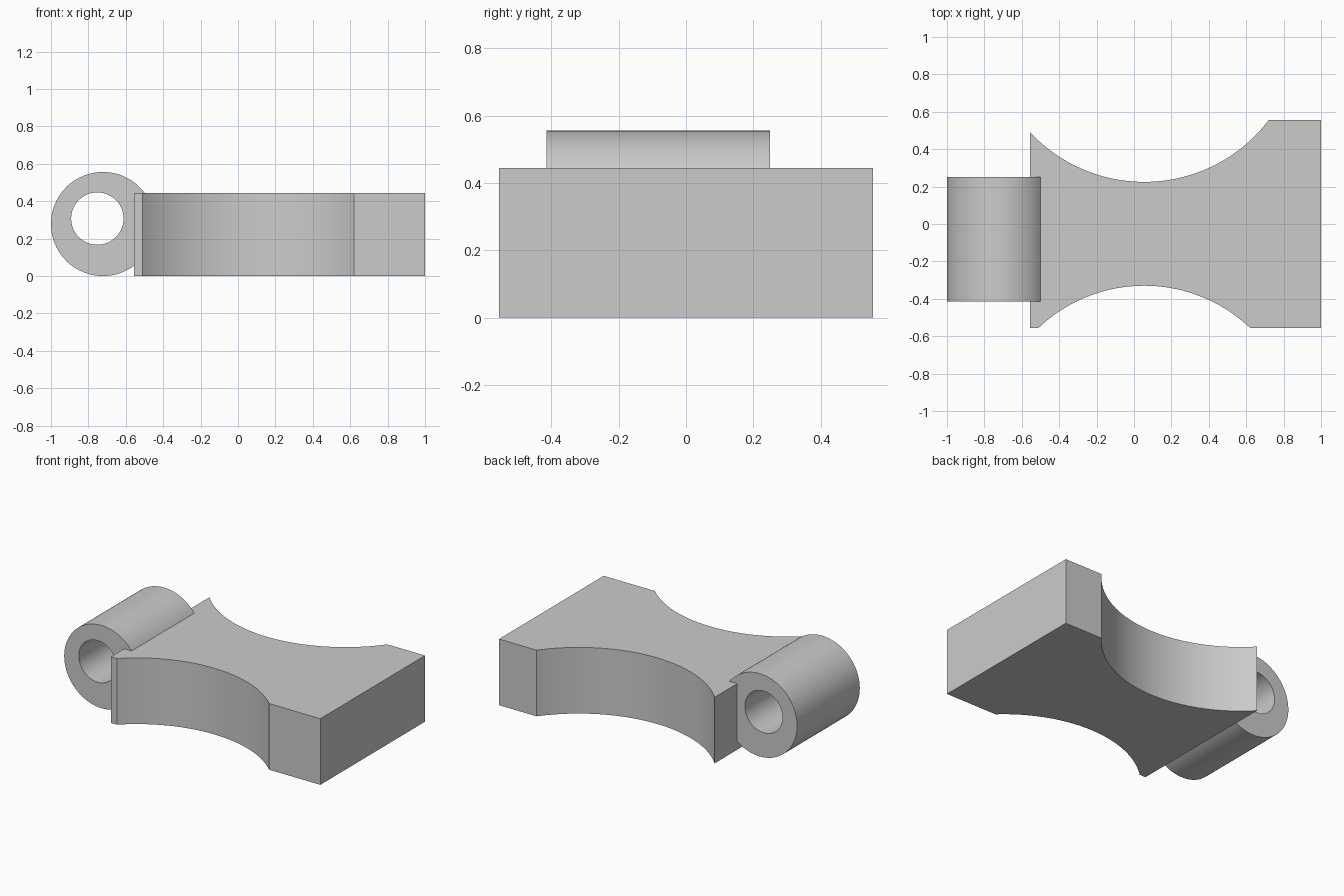
import bpy, bmesh, math

if "Cube" in bpy.data.objects:
    bpy.data.objects.remove(bpy.data.objects["Cube"])

grey = bpy.data.materials.new("plain grey")
grey.diffuse_color = (0.6, 0.6, 0.6, 1)
grey.use_nodes = True
grey.node_tree.nodes["Principled BSDF"].inputs["Base Color"].default_value = grey.diffuse_color


def prism(name, points, offset):
    """Extrude a closed outline of 3D points along an offset."""
    bm = bmesh.new()
    face = bm.faces.new([bm.verts.new(p) for p in points])
    new = bmesh.ops.extrude_face_region(bm, geom=[face])["geom"]
    bmesh.ops.translate(bm, vec=offset,
                        verts=[v for v in new if isinstance(v, bmesh.types.BMVert)])
    bmesh.ops.recalc_face_normals(bm, faces=bm.faces)
    mesh = bpy.data.meshes.new(name)
    bm.to_mesh(mesh)
    bm.free()
    mesh.materials.append(grey)
    ob = bpy.data.objects.new(name, mesh)
    bpy.context.collection.objects.link(ob)
    return ob


def circle(x, z, r, y, n=96):
    return [(x + r * math.cos(2 * math.pi * i / n), y,
             z + r * math.sin(2 * math.pi * i / n)) for i in range(n)]


def arc(cy, r, x0, x1, side, n=48):
    """Points of a scooped side; side is +1 for the front, -1 for the back."""
    xc = 0.055
    a0, a1 = math.asin((x0 - xc) / r), math.asin((x1 - xc) / r)
    return [(xc + r * math.sin(a), cy + side * r * math.cos(a), 0)
            for a in (a0 + (a1 - a0) * i / n for i in range(n + 1))]


def boolean(ob, other, operation):
    bpy.context.view_layer.objects.active = ob
    mod = ob.modifiers.new(operation, 'BOOLEAN')
    mod.object, mod.operation, mod.solver = other, operation, 'EXACT'
    bpy.ops.object.modifier_apply(modifier=mod.name)
    bpy.data.objects.remove(other)


# Block with a scoop in the front and back sides
outline = [(-0.555, -0.555, 0)]
outline += arc(-1.152, 0.822, -0.51, 0.62, 1)
outline += [(1, -0.555, 0), (1, 0.555, 0)]
outline += reversed(arc(1.06, 0.835, -0.555, 0.72, -1))
body = prism("hinge_block", outline, (0, 0, 0.444))

# Barrel with an off-centre pin hole
barrel = prism("barrel", circle(-0.722, 0.278, 0.278, -0.415), (0, 0.665, 0))
hole = prism("pin_hole", circle(-0.752, 0.307, 0.14, -0.6), (0, 1.2, 0))
boolean(barrel, hole, 'DIFFERENCE')
boolean(body, barrel, 'UNION')

# Smooth curved walls, sharp edges elsewhere
bpy.ops.object.select_all(action='DESELECT')
body.select_set(True)
bpy.context.view_layer.objects.active = body
bpy.ops.object.shade_smooth_by_angle(angle=math.radians(20))
